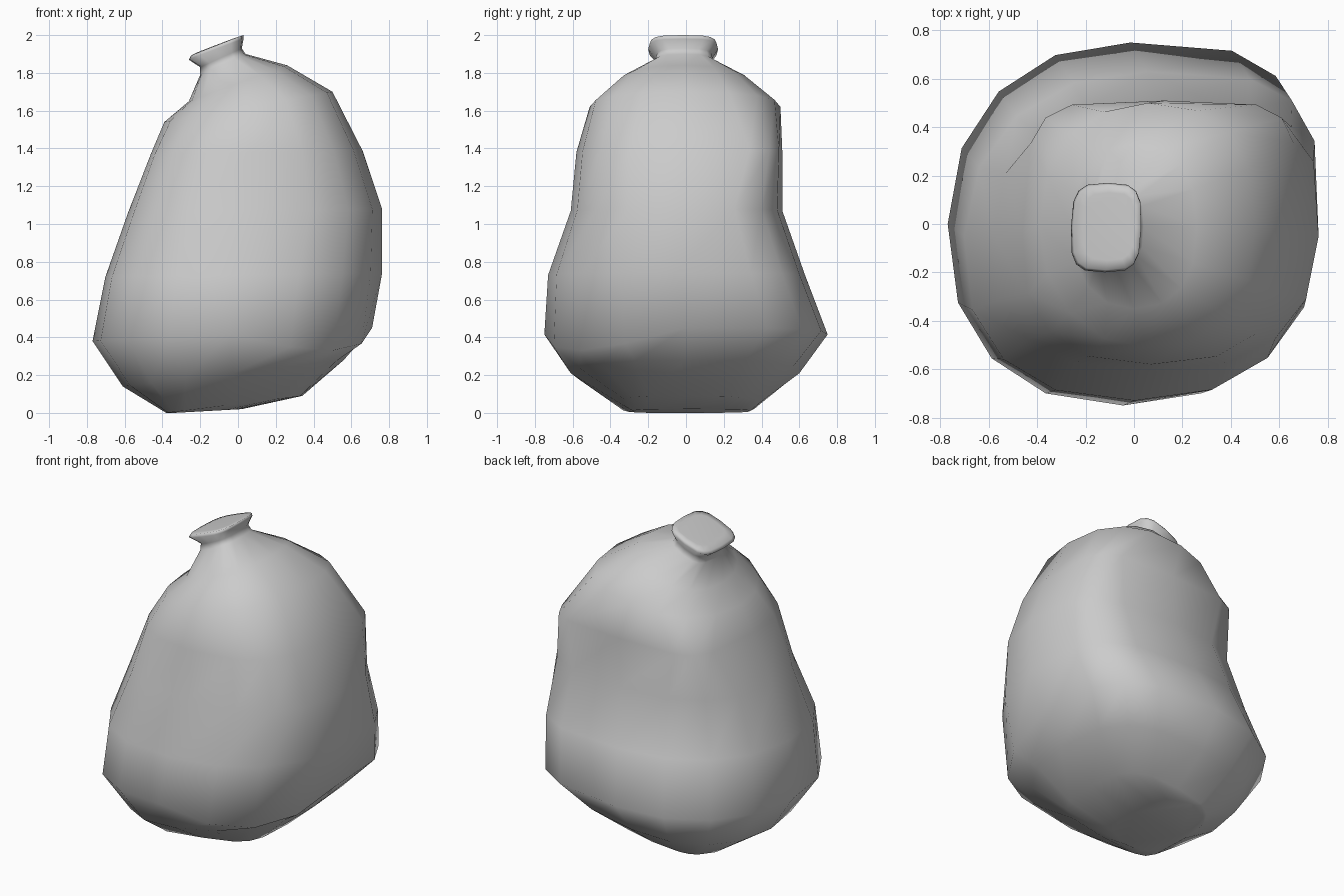
import bpy
import bmesh
from math import cos, sin, pi, copysign

cube = bpy.data.objects.get("Cube")
if cube:
    bpy.data.objects.remove(cube, do_unlink=True)

SIDES = 16

grey = bpy.data.materials.new("sack grey")
grey.use_nodes = True
colour = (0.6, 0.6, 0.6, 1)
grey.diffuse_color = colour
grey.node_tree.nodes["Principled BSDF"].inputs["Base Color"].default_value = colour


def rounded(value, squareness):
    return copysign(abs(value) ** (2 / squareness), value)


def ring(bm, left, z_left, right, z_right, front, back, corners, skew=0, sag=0):
    """Tilted cross-section with its own squareness for each corner;
    sag drops the corner at +x, -y."""
    verts = []
    for i in range(SIDES):
        a = 2 * pi * i / SIDES
        squareness = corners[i * 4 // SIDES]
        u, v = rounded(cos(a), squareness), rounded(sin(a), squareness)
        y = (front + back) / 2 + v * (back - front) / 2
        x = (left + right) / 2 + u * (right - left) / 2 + skew * y
        z = (z_left + z_right) / 2 + u * (z_right - z_left) / 2
        z -= sag * max(0, u) * max(0, -v)
        verts.append(bm.verts.new((x, y, z)))
    return verts


def loft(name, sections):
    bm = bmesh.new()
    rings = [ring(bm, *s) for s in sections]
    for low, high in zip(rings, rings[1:]):
        for i in range(SIDES):
            j = (i + 1) % SIDES
            bm.faces.new((low[i], low[j], high[j], high[i]))
    bm.faces.new(rings[0][::-1])
    bm.faces.new(rings[-1])
    for face in bm.faces:
        face.smooth = True
    mesh = bpy.data.meshes.new(name)
    bm.to_mesh(mesh)
    bm.free()
    mesh.materials.append(grey)
    obj = bpy.data.objects.new(name, mesh)
    bpy.context.collection.objects.link(obj)
    return obj


neck, collar = (3,) * 4, (3.5,) * 4

# Slumped bag, from the base up to the pinched neck and flared, tied-off top:
# left x, left z, right x, right z, front y, back y, corner squareness
# (counter-clockwise from +x +y), skew, sag
loft("sack", [
    (-0.34, 0.00, 0.02, 0.02, -0.28, 0.34, (3, 3, 5, 3)),
    (-0.38, 0.00, 0.34, 0.09, -0.34, 0.38, (3, 3, 6, 4)),
    (-0.61, 0.14, 0.56, 0.28, -0.61, 0.60, (3, 2.2, 2.3, 2.3)),
    (-0.77, 0.38, 0.71, 0.45, -0.75, 0.75, (3.4, 2.2, 2.3, 2.3), 0.02, 0.2),
    (-0.70, 0.72, 0.765, 0.74, -0.73, 0.63, (3.5, 2.2, 2.4, 2.3), 0.04),
    (-0.58, 1.06, 0.765, 1.08, -0.61, 0.51, (3.2, 2.5, 2.5, 2.5), 0.04),
    (-0.46, 1.37, 0.66, 1.39, -0.58, 0.51, (5, 5, 2.5, 2.6), 0.05),
    (-0.39, 1.54, 0.50, 1.70, -0.51, 0.50, (2.5, 2.1, 2.1, 2.4)),
    (-0.26, 1.65, 0.26, 1.84, -0.35, 0.33, (2.4, 2.2, 2.2, 2.4)),
    (-0.20, 1.79, 0.04, 1.90, -0.17, 0.15, neck),
    (-0.20, 1.83, 0.02, 1.93, -0.16, 0.14, neck),
    (-0.26, 1.87, 0.03, 1.98, -0.20, 0.17, collar, 0.03),
    (-0.25, 1.89, 0.03, 2.00, -0.19, 0.16, collar, 0.03),
    (-0.21, 1.91, 0.00, 1.99, -0.15, 0.13, collar, 0.03),
])
